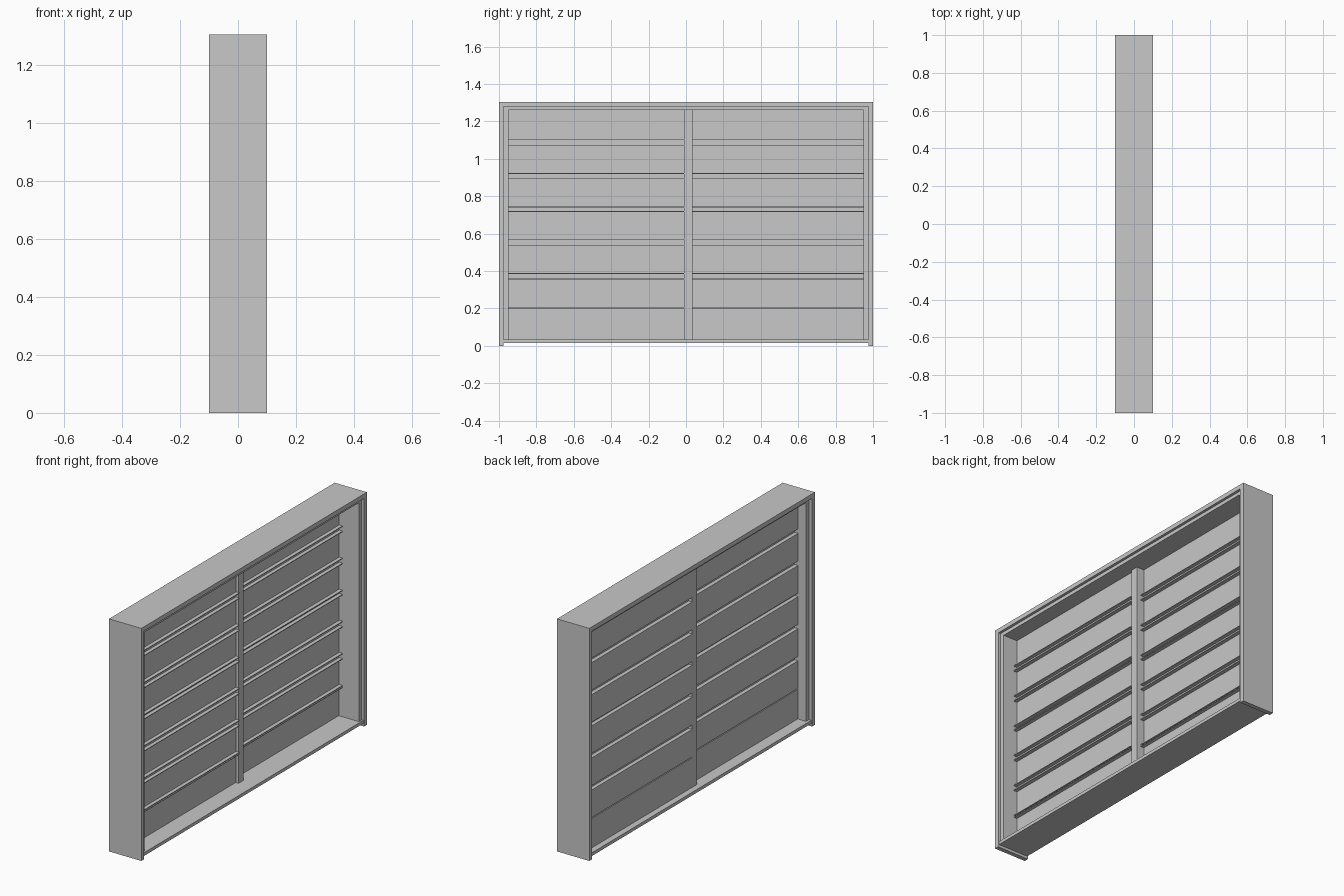
import bpy

cube = bpy.data.objects.get("Cube")
if cube:
    bpy.data.objects.remove(cube, do_unlink=True)

grey = bpy.data.materials.new("plain_grey")
grey.use_nodes = True
color = (0.58, 0.58, 0.58, 1)
grey.diffuse_color = color
grey.node_tree.nodes["Principled BSDF"].inputs["Base Color"].default_value = color


def box(name, x, y, z):
    """Box from (low, high) ranges on each axis."""
    corners = [(a, b, c) for a in x for b in y for c in z]
    faces = [(0, 1, 3, 2), (4, 6, 7, 5), (0, 4, 5, 1),
             (2, 3, 7, 6), (0, 2, 6, 4), (1, 5, 7, 3)]
    mesh = bpy.data.meshes.new(name)
    mesh.from_pydata(corners, [], faces)
    mesh.materials.append(grey)
    obj = bpy.data.objects.new(name, mesh)
    bpy.context.collection.objects.link(obj)
    return obj


HEIGHT = 1.305
full = (-0.1, 0.1)
inner = (-0.08, 0.085)

# Outer frame: side jambs reach the ground, the sill sits just above it
for side, s in (("left", 1), ("right", -1)):
    box(side + "_jamb", full, sorted((s * 0.975, s)), (0, HEIGHT))
    box(side + "_jamb_liner", inner, sorted((s * 0.95, s * 0.975)), (0.015, 1.28))
box("head", full, (-0.975, 0.975), (1.28, HEIGHT))
box("head_liner", inner, (-0.95, 0.95), (1.26, 1.28))
box("sill", (-0.095, 0.095), (-0.975, 0.975), (0.015, 0.033))

# Two sashes on neighbouring tracks, each a stack of seven boards
bottoms = [0.035, 0.205, 0.385, 0.565, 0.74, 0.92, 1.10]
tops = [0.20, 0.36, 0.54, 0.72, 0.895, 1.075, 1.26]
LIP = 0.004


def sash(name, y, back):
    front = back + 0.026
    ledge = (front, front + 0.021)
    for i, (low, high) in enumerate(zip(bottoms, tops)):
        box(f"{name}_board_{i}", (back, front), y, (low, high))
        if i > 0:
            box(f"{name}_lower_ledge_{i}", ledge, y, (low, low + LIP))
            # Recessed strip closing the joint below this board
            box(f"{name}_joint_{i}", (front - 0.004, front), y, (tops[i - 1], low))
        if i < len(tops) - 1:
            box(f"{name}_upper_ledge_{i}", ledge, y, (high - LIP, high))


sash("front_sash", (-0.95, -0.01), -0.031)
sash("rear_sash", (0.035, 0.95), -0.063)

# Meeting post between the sashes
box("meeting_post", (-0.062, 0.01), (-0.01, 0.035), (0.033, 1.262))
